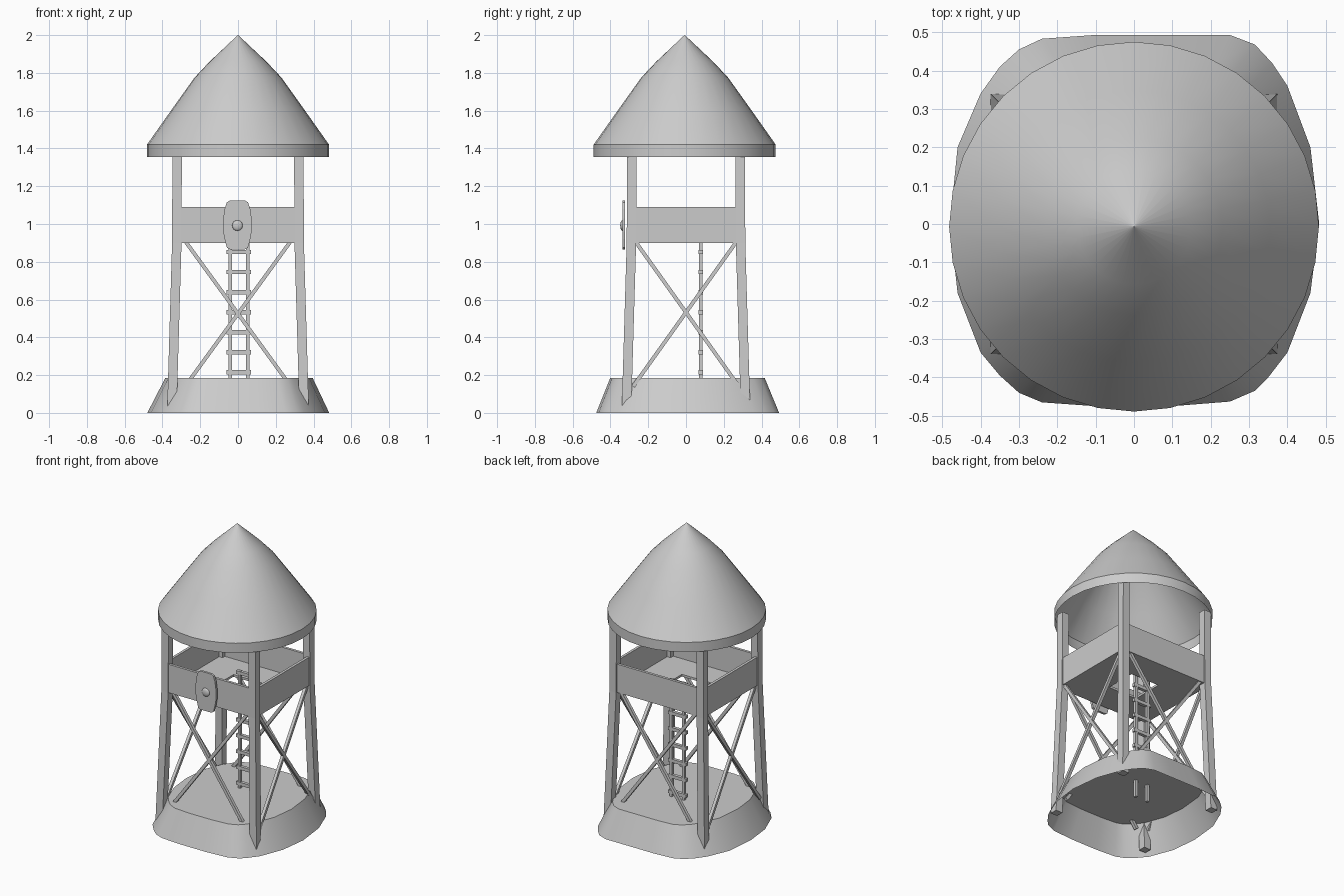
import bpy, bmesh, math
from mathutils import Vector

if "Cube" in bpy.data.objects:
    bpy.data.objects.remove(bpy.data.objects["Cube"])

grey = bpy.data.materials.new("plain_grey")
grey.use_nodes = True
grey.diffuse_color = (0.6, 0.6, 0.6, 1)
grey.node_tree.nodes["Principled BSDF"].inputs["Base Color"].default_value = (0.6, 0.6, 0.6, 1)


def finish(name, bm, smooth=None):
    bmesh.ops.recalc_face_normals(bm, faces=bm.faces)
    mesh = bpy.data.meshes.new(name)
    bm.to_mesh(mesh)
    bm.free()
    mesh.materials.append(grey)
    obj = bpy.data.objects.new(name, mesh)
    bpy.context.collection.objects.link(obj)
    if smooth:
        bpy.ops.object.select_all(action="DESELECT")
        obj.select_set(True)
        bpy.context.view_layer.objects.active = obj
        bpy.ops.object.shade_smooth_by_angle(angle=math.radians(smooth))
    return obj


def loft(bm, rings, start=True, end=True, loop=False):
    """Skin a row of equal point rings, with optional caps or a closed loop."""
    rows = [[bm.verts.new(p) for p in ring] for ring in rings]
    pairs = list(zip(rows, rows[1:]))
    if loop:
        pairs.append((rows[-1], rows[0]))
    for a, b in pairs:
        for i in range(len(a)):
            j = (i + 1) % len(a)
            bm.faces.new((a[i], a[j], b[j], b[i]))
    if start and not loop:
        bm.faces.new(rows[0])
    if end and not loop:
        bm.faces.new(rows[-1])


def rect(cx, cy, hx, hy, z):
    return [(cx + sx * hx, cy + sy * hy, z) for sx, sy in ((-1, -1), (1, -1), (1, 1), (-1, 1))]


def beam(bm, p, q, side, w):
    """Square bar from p to q, one face turned towards side."""
    p, q, side = Vector(p), Vector(q), Vector(side)
    across = (q - p).cross(side).normalized()
    up = across.cross(q - p).normalized()
    ring = [across * a * w / 2 + up * b * w / 2 for a, b in ((-1, -1), (1, -1), (1, 1), (-1, 1))]
    loft(bm, [[p + r for r in ring], [q + r for r in ring]])


def frame(name, outer, inner, z0, z1):
    bm = bmesh.new()
    loft(bm, [rect(0, -0.002, *s, z) for s, z in
              ((outer, z0), (outer, z1), (inner, z1), (inner, z0))], loop=True)
    finish(name, bm)


# Flared base, open underneath, with a flat top
outline = [(0.483, 0), (0.46, 0.2), (0.40, 0.36), (0.36, 0.42), (0.315, 0.468), (0.25, 0.493),
           (0.1, 0.493), (-0.1, 0.493), (-0.24, 0.483), (-0.3, 0.455), (-0.35, 0.41),
           (-0.4, 0.34), (-0.46, 0.2), (-0.48, 0), (-0.46, -0.18), (-0.4, -0.335),
           (-0.35, -0.395), (-0.3, -0.44), (-0.24, -0.465), (-0.1, -0.475), (0.1, -0.475),
           (0.25, -0.463), (0.315, -0.435), (0.35, -0.4), (0.4, -0.335), (0.46, -0.18)]
bm = bmesh.new()
loft(bm, [[(x, y, 0) for x, y in outline],
          [(x * 0.81 + 0.004, y * 0.845, 0.185) for x, y in outline]], start=False)
finish("base", bm, 40)

# Legs: vertical posts above the platform, splayed below it
for sx, lr in ((-1, "right"), (1, "left")):
    for sy, fb in ((-1, "front"), (1, "back")):
        bm = bmesh.new()
        h = 0.025
        loft(bm, [rect(sx * 0.35, sy * 0.315, h, h, 0.02),
                  rect(sx * 0.324, sy * 0.289, h, h, 0.9),
                  rect(sx * 0.322, sy * 0.287, h, h, 1.41)])
        finish(f"{fb}_{lr}_leg", bm)

# Crossed braces on all four sides
for side, n in (("front", (0, -1, 0)), ("back", (0, 1, 0)), ("left", (1, 0, 0)), ("right", (-1, 0, 0))):
    bm = bmesh.new()
    for s in (-1, 1):
        if n[0]:
            top, low = (n[0] * 0.325, s * 0.27, 0.91), (n[0] * 0.348, -s * 0.28, 0.14)
        else:
            top, low = (s * 0.28, n[1] * 0.29, 0.91), (-s * 0.28, n[1] * 0.312, 0.14)
        beam(bm, top, low, n, 0.02)
    finish(f"{side}_braces", bm)

# Platform: floor with a hatch, and railing walls
frame("floor", (0.335, 0.3), (0.106, 0.106), 0.9, 0.915)
frame("railing_walls", (0.343, 0.308), (0.325, 0.29), 0.9, 1.09)

# Ladder through the hatch
bm = bmesh.new()
for x in (-0.04, 0.052):
    loft(bm, [rect(x, 0.078, 0.009, 0.01, z) for z in (0.07, 0.97)])
for i in range(8):
    z = 0.215 + 0.106 * i
    beam(bm, (-0.062, 0.078, z), (0.07, 0.078, z), (0, -1, 0), 0.022)
finish("ladder", bm)

# Shield plate with a round boss on the front wall
half = [(0.04, 0.866), (0.056, 0.875), (0.068, 0.92), (0.075, 0.96), (0.075, 1.03),
        (0.068, 1.08), (0.056, 1.115), (0.04, 1.124)]
shape = half + [(-x, z) for x, z in reversed(half)]
bm = bmesh.new()
loft(bm, [[(x - 0.003, y, z) for x, z in shape] for y in (-0.322, -0.337)])
finish("shield", bm)
bm = bmesh.new()
bmesh.ops.create_uvsphere(bm, u_segments=16, v_segments=8, radius=0.028)
for v in bm.verts:
    v.co = (v.co.x - 0.003, v.co.y * 0.4 - 0.337, v.co.z + 0.992)
finish("shield_boss", bm, 60)

# Conical roof shell with an upright rim
bm = bmesh.new()
profile = [(0.482, 1.355), (0.482, 1.42), (0.355, 1.6), (0.23, 1.775), (0.15, 1.86), (0.001, 2.0)]
turns = [2 * math.pi * i / 32 for i in range(32)]
loft(bm, [[(r * math.cos(t), r * math.sin(t) - 0.007, z) for t in turns] for r, z in profile],
     start=False)
finish("roof", bm, 30)
